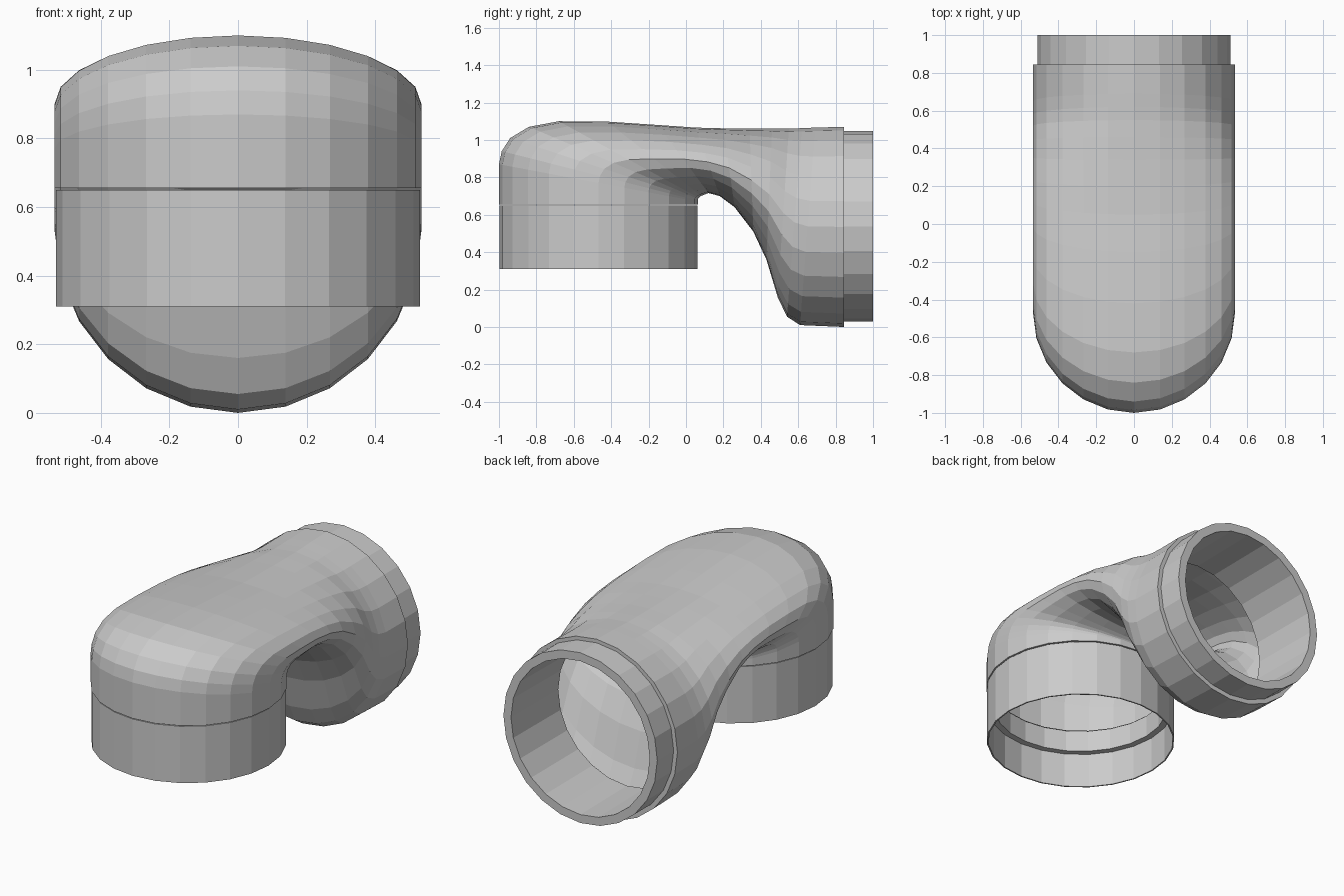
import bpy, math
from mathutils import Vector

if "Cube" in bpy.data.objects:
    bpy.data.objects.remove(bpy.data.objects["Cube"])

SIDES = 24


def loft(name, rings, closed=False):
    """Skin a list of equal-length vertex rings with flat quads."""
    n = len(rings[0])
    verts = [v for ring in rings for v in ring]
    count = len(rings)
    faces = []
    for i in range(count if closed else count - 1):
        a, b = i * n, ((i + 1) % count) * n
        for j in range(n):
            k = (j + 1) % n
            faces.append((a + j, a + k, b + k, b + j))
    mesh = bpy.data.meshes.new(name)
    mesh.from_pydata(verts, [], faces)
    obj = bpy.data.objects.new(name, mesh)
    bpy.context.collection.objects.link(obj)
    # consistent outward normals
    import bmesh
    bm = bmesh.new()
    bm.from_mesh(mesh)
    bmesh.ops.recalc_face_normals(bm, faces=bm.faces)
    bm.to_mesh(mesh)
    bm.free()
    return obj


def ring(top, bottom, half_width):
    """Elliptical ring spanning two (y, z) points of the side profile."""
    t, b = Vector((0, *top)), Vector((0, *bottom))
    c, up = (t + b) / 2, (t - b) / 2
    side = Vector((half_width, 0, 0))
    angles = [2 * math.pi * j / SIDES for j in range(SIDES)]
    return [c + up * math.cos(a) + side * math.sin(a) for a in angles]


# Elbow body: cross-sections turning from the downward to the rear opening
W = 0.535
sections = [
    ((-1.00, 0.655), (0.065, 0.655)),
    ((-1.00, 0.87), (0.065, 0.67)),
    ((-0.985, 0.94), (0.065, 0.675)),
    ((-0.94, 1.01), (0.065, 0.68)),
    ((-0.84, 1.07), (0.065, 0.685)),
    ((-0.68, 1.10), (0.068, 0.69)),
    ((-0.42, 1.098), (0.08, 0.70)),
    ((-0.15, 1.08), (0.12, 0.716)),
    ((0.05, 1.066), (0.18, 0.70)),
    ((0.20, 1.062), (0.26, 0.64)),
    ((0.34, 1.06), (0.36, 0.51)),
    ((0.46, 1.06), (0.43, 0.36)),
    ((0.55, 1.06), (0.49, 0.16)),
    ((0.62, 1.063), (0.54, 0.055)),
    ((0.69, 1.066), (0.61, 0.01)),
    ((0.845, 1.07), (0.845, 0.0)),
]
rings = [ring(t, b, W) for t, b in sections]
rings.insert(0, ring((-0.955, 0.655), (0.02, 0.655), 0.49))   # lower rim
rings.append(ring((0.845, 1.0), (0.845, 0.076), 0.462))       # rear rim
loft("elbow_body", rings)

# Lower collar: thin sleeve with an internal ledge
CY = -0.468
lower = [(0.53, 0.65), (0.53, 0.31), (0.522, 0.31), (0.522, 0.52),
         (0.485, 0.52), (0.485, 0.65)]
loft("lower_collar", [ring((CY - r, z), (CY + r, z), r) for r, z in lower], True)

# Rear collar: thick-walled spigot whose bore runs into the body
CZ = 0.538
rear = [(0.51, 0.84), (0.51, 1.0), (0.46, 1.0), (0.455, 0.56), (0.462, 0.56),
        (0.468, 0.84)]
loft("rear_collar", [ring((y, CZ + r), (y, CZ - r), r) for r, y in rear], True)
